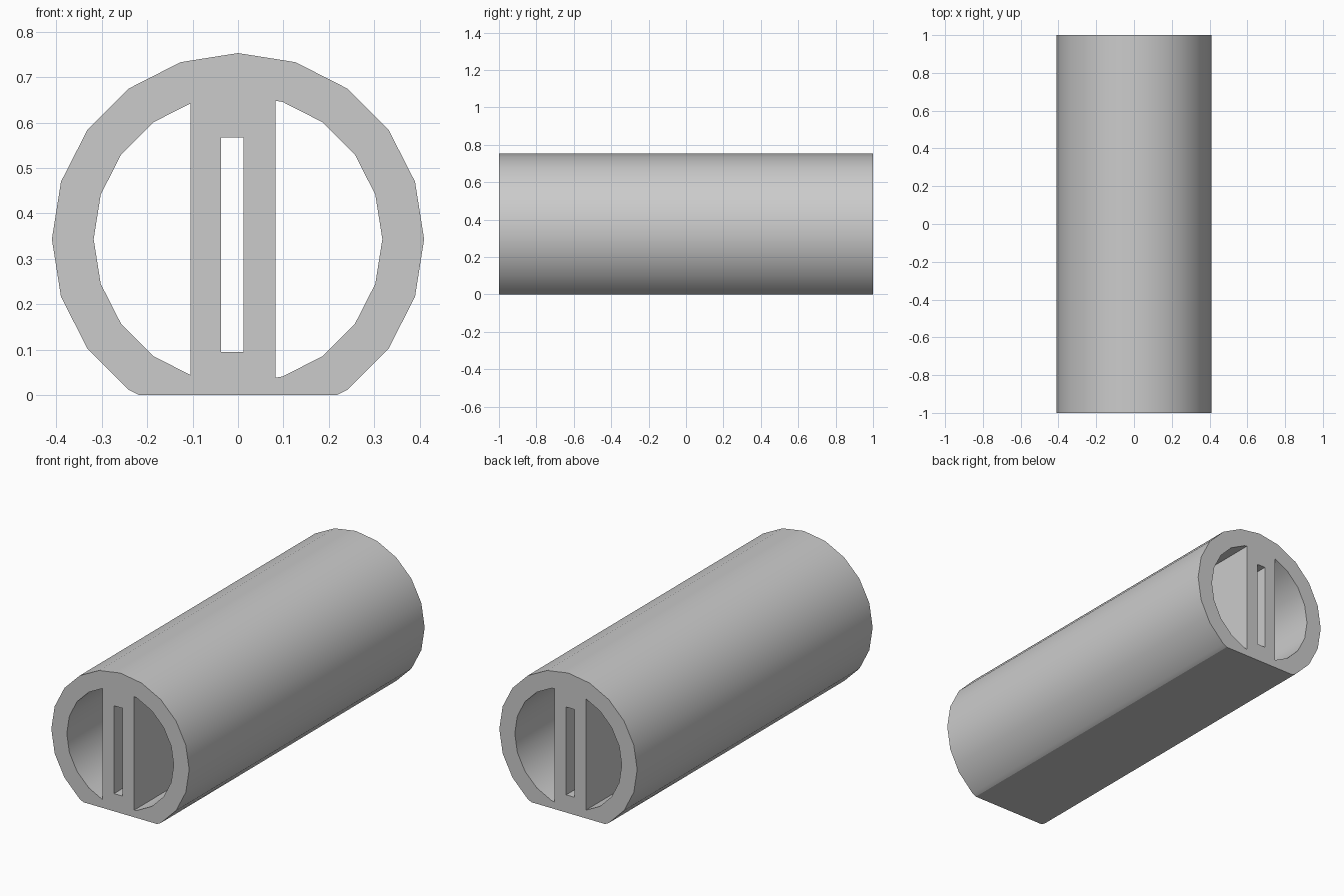
import bpy
import bmesh
import math

cube = bpy.data.objects.get("Cube")
if cube:
    bpy.data.objects.remove(cube)

SIDES = 20
CENTRE_Z = 0.343
OUTER_R, INNER_R = 0.41, 0.318
WEB_LEFT, WEB_RIGHT = -0.105, 0.083
HALF_LENGTH = 1.0


def circle(radius):
    """Regular polygon in (x, z) with a vertex at the top."""
    angles = [math.pi / 2 + math.tau * i / SIDES for i in range(SIDES)]
    return [(radius * math.cos(a), CENTRE_Z + radius * math.sin(a)) for a in angles]


def clip(points, axis, limit, sign):
    """Keep the part of a convex outline on one side of a straight line."""
    result = []
    for p, q in zip(points, points[1:] + points[:1]):
        dp, dq = sign * (p[axis] - limit), sign * (q[axis] - limit)
        if dp >= 0:
            result.append(p)
        if dp * dq < 0:
            t = dp / (dp - dq)
            result.append(tuple(a + t * (b - a) for a, b in zip(p, q)))
    return result


# Cross-section: flat-bottomed ring, two side channels and a central slot
outline = clip(circle(OUTER_R), 1, 0.0, 1)
left_channel = clip(circle(INNER_R), 0, WEB_LEFT, -1)
right_channel = clip(circle(INNER_R), 0, WEB_RIGHT, 1)
slot = [(-0.037, 0.095), (0.012, 0.095), (0.012, 0.567), (-0.037, 0.567)]

bm = bmesh.new()
edges = []
for loop in (outline, left_channel, right_channel, slot):
    verts = [bm.verts.new((x, -HALF_LENGTH, z)) for x, z in loop]
    edges += [bm.edges.new((a, b)) for a, b in zip(verts, verts[1:] + verts[:1])]
bmesh.ops.triangle_fill(bm, use_beauty=True, edges=edges, normal=(0, -1, 0))

# Extrude the section along the length of the tube
new = bmesh.ops.extrude_face_region(bm, geom=bm.faces[:], use_keep_orig=True)["geom"]
bmesh.ops.translate(bm, vec=(0, 2 * HALF_LENGTH, 0),
                    verts=[v for v in new if isinstance(v, bmesh.types.BMVert)])
bmesh.ops.recalc_face_normals(bm, faces=bm.faces[:])

mesh = bpy.data.meshes.new("divided_tube")
bm.to_mesh(mesh)
bm.free()
tube = bpy.data.objects.new("divided_tube", mesh)
bpy.context.collection.objects.link(tube)

# Plain grey finish
grey = bpy.data.materials.new("light_grey")
grey.use_nodes = True
colour = (0.6, 0.6, 0.6, 1)
grey.diffuse_color = colour
grey.node_tree.nodes["Principled BSDF"].inputs["Base Color"].default_value = colour
mesh.materials.append(grey)

# Smooth round walls, crisp corners
bpy.ops.object.select_all(action="DESELECT")
tube.select_set(True)
bpy.context.view_layer.objects.active = tube
bpy.ops.object.shade_smooth_by_angle(angle=math.radians(25))
